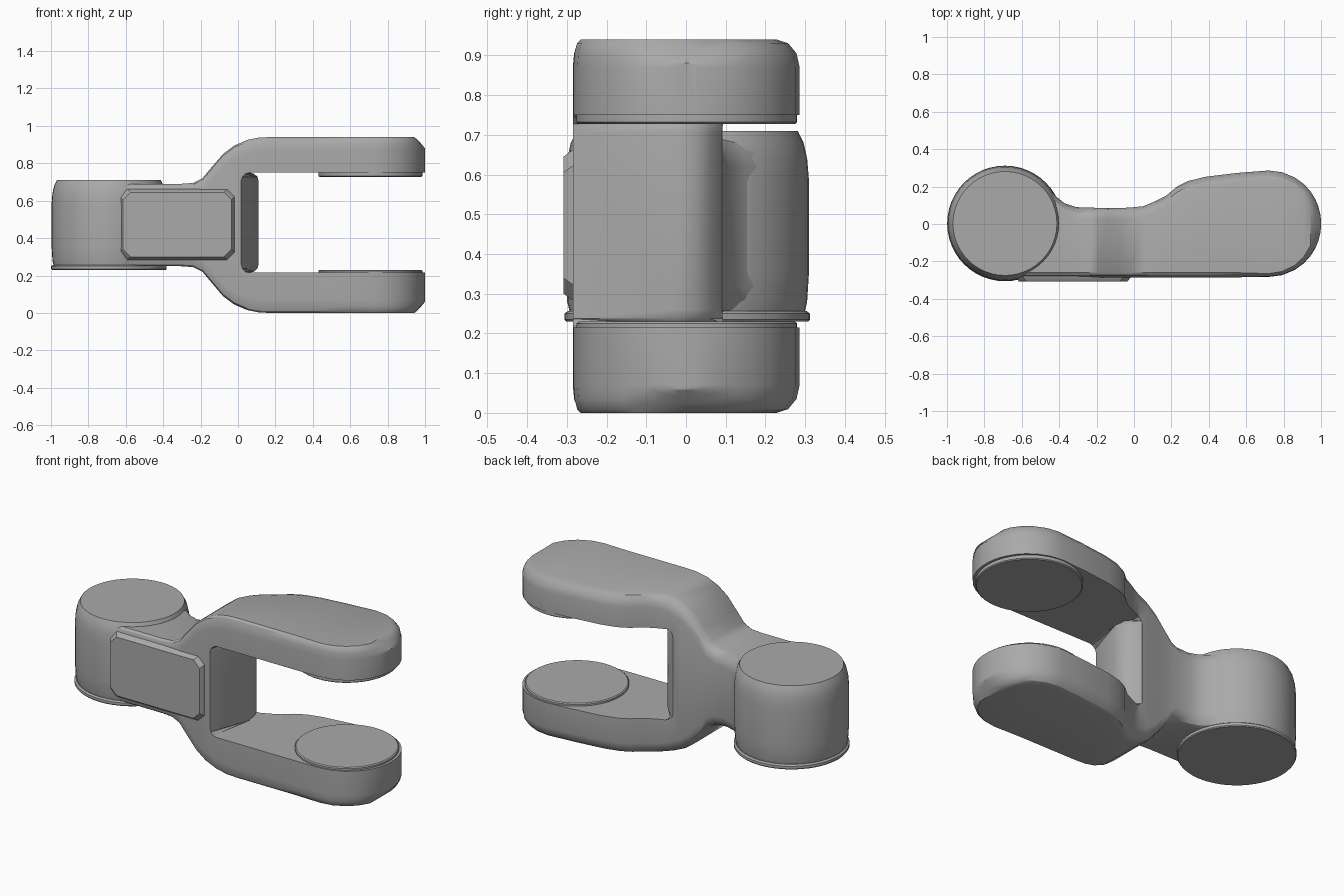
import bpy, bmesh, math
from mathutils import Matrix

old = bpy.data.objects.get("Cube")
if old:
    bpy.data.objects.remove(old, do_unlink=True)

grey = bpy.data.materials.new("plain grey")
grey.use_nodes = True
GREY = (0.4, 0.4, 0.4, 1)
grey.diffuse_color = GREY
grey.node_tree.nodes["Principled BSDF"].inputs["Base Color"].default_value = GREY

MID = 0.47       # height of the mid plane
TIP_X, TIP_R = 0.72, 0.28


def make_object(name, bm):
    bmesh.ops.recalc_face_normals(bm, faces=bm.faces)
    mesh = bpy.data.meshes.new(name)
    bm.to_mesh(mesh)
    bm.free()
    obj = bpy.data.objects.new(name, mesh)
    bpy.context.collection.objects.link(obj)
    mesh.materials.append(grey)
    return obj


def smooth(obj, angle=32):
    bpy.ops.object.select_all(action='DESELECT')
    obj.select_set(True)
    bpy.context.view_layer.objects.active = obj
    bpy.ops.object.shade_smooth_by_angle(angle=math.radians(angle))


def loft(bm, rings):
    """Join closed rings of points with quads and cap both ends."""
    loops = [[bm.verts.new(p) for p in ring] for ring in rings]
    for a, b in zip(loops, loops[1:]):
        n = len(a)
        for i in range(n):
            bm.faces.new((a[i], a[(i + 1) % n], b[(i + 1) % n], b[i]))
    bm.faces.new(loops[0])
    bm.faces.new(loops[-1])


def section(x, front, back, half, cut_front, cut_back, cut_z):
    """Rounded cross-section of the body across x."""
    steps = [math.radians(a) for a in (0, 30, 60, 90)]
    top = [(front + cut_front * (1 - math.cos(a)),
            half - cut_z * (1 - math.sin(a))) for a in steps]
    top += [(back - cut_back * (1 - math.cos(a)),
             half - cut_z * (1 - math.sin(a))) for a in reversed(steps)]
    ring = top + [(y, -z) for y, z in reversed(top)]
    return [(x, y, MID + z) for y, z in ring]


# Fork body: neck, flared shoulder and rounded tip, lofted along x
stations = [  # x, back edge, half height
    (-0.64, 0.20, 0.22), (-0.46, 0.20, 0.22), (-0.42, 0.15, 0.22),
    (-0.37, 0.11, 0.22), (-0.31, 0.09, 0.22), (-0.24, 0.088, 0.225),
    (-0.19, 0.086, 0.25), (-0.14, 0.085, 0.31), (-0.08, 0.085, 0.38),
    (-0.02, 0.088, 0.425), (0.05, 0.095, 0.455), (0.11, 0.12, 0.467),
    (0.17, 0.15, 0.47), (0.23, 0.20, 0.47), (0.29, 0.23, 0.47),
    (0.38, 0.252, 0.47), (0.55, 0.273, 0.47),
]
rings = [section(x, -0.285, back, half, 0.025, 0.06, 0.07)
         for x, back, half in stations]
for deg in (0, 15, 30, 42, 53, 63, 72, 80, 86):
    a = math.radians(deg)
    dx, w = TIP_R * math.sin(a), TIP_R * math.cos(a)
    inner = math.sqrt(max(0, 0.242 ** 2 - dx ** 2))   # flat top outline
    drop = max(0, dx - 0.23) * 1.2
    cf, cb = w - min(inner + 0.02, w), w - max(inner - 0.02, 0)
    rings.append(section(TIP_X + dx, -w - 0.003, w + 0.006, MID - drop,
                         cf, cb, 0.07 - drop))
bm = bmesh.new()
loft(bm, rings)
fork = make_object("fork_body", bm)

# Slot cutter: angled inner wall with rounded back, filleted into the arms
plan = [(0.01, -0.5), (0.015, -0.29), (0.11, -0.03), (0.10, 0.03),
        (0.07, 0.065), (0.02, 0.09), (-0.03, 0.5), (1.3, 0.5), (1.3, -0.5)]
bm = bmesh.new()
loft(bm, [[(x, y, z) for x, y in plan] for z in (0.215, 0.75)])
rim = [e for e in bm.edges
       if all(v.co.x < 0.2 for v in e.verts)
       and abs(e.verts[0].co.z - e.verts[1].co.z) < 0.01]
bmesh.ops.bevel(bm, geom=rim, offset=0.045, segments=3, profile=0.5,
                affect='EDGES')
cutter = make_object("slot_cutter", bm)
cutter.hide_render = True

bpy.context.view_layer.objects.active = fork
mod = fork.modifiers.new("slot", 'BOOLEAN')
mod.operation = 'DIFFERENCE'
mod.solver = 'EXACT'
mod.object = cutter
bpy.ops.object.modifier_apply(modifier=mod.name)
bpy.data.objects.remove(cutter, do_unlink=True)
smooth(fork)


def turned(name, x, y, profile, sides=48):
    """Solid of revolution about a vertical axis."""
    bm = bmesh.new()
    circle = [2 * math.pi * i / sides for i in range(sides)]
    loft(bm, [[(x + r * math.cos(a), y + r * math.sin(a), z) for a in circle]
              for r, z in profile])
    obj = make_object(name, bm)
    smooth(obj)
    return obj


# Knuckle barrel with softened top and a thin foot flange
turned("knuckle_barrel", -0.69, 0.003,
       [(0.295, 0.25), (0.302, 0.28), (0.307, 0.36), (0.307, 0.58),
        (0.302, 0.64), (0.293, 0.68), (0.278, 0.71)])
turned("knuckle_flange", -0.69, 0.003, [(0.305, 0.23), (0.309, 0.235),
                                        (0.309, 0.25), (0.30, 0.257)])

# Raised round bosses on the inner faces of both arms
turned("lower_boss", 0.708, 0.002, [(0.278, 0.19), (0.278, 0.225), (0.272, 0.23)])
turned("upper_boss", 0.708, 0.002, [(0.272, 0.727), (0.278, 0.732), (0.278, 0.78)])

# Raised front panel with clipped corners
def panel_outline(y, grow):
    x0, x1, z0, z1, c = -0.615 - grow, -0.035 + grow, 0.30 - grow, 0.645 + grow, 0.04
    pts = [(x0 + c, z0), (x1 - c, z0), (x1, z0 + c), (x1, z1 - c),
           (x1 - c, z1), (x0 + c, z1), (x0, z1 - c), (x0, z0 + c)]
    return [(x, y, z) for x, z in pts]


bm = bmesh.new()
loft(bm, [panel_outline(-0.27, 0.02), panel_outline(-0.288, 0.015),
          panel_outline(-0.308, 0)])
smooth(make_object("front_panel", bm))
